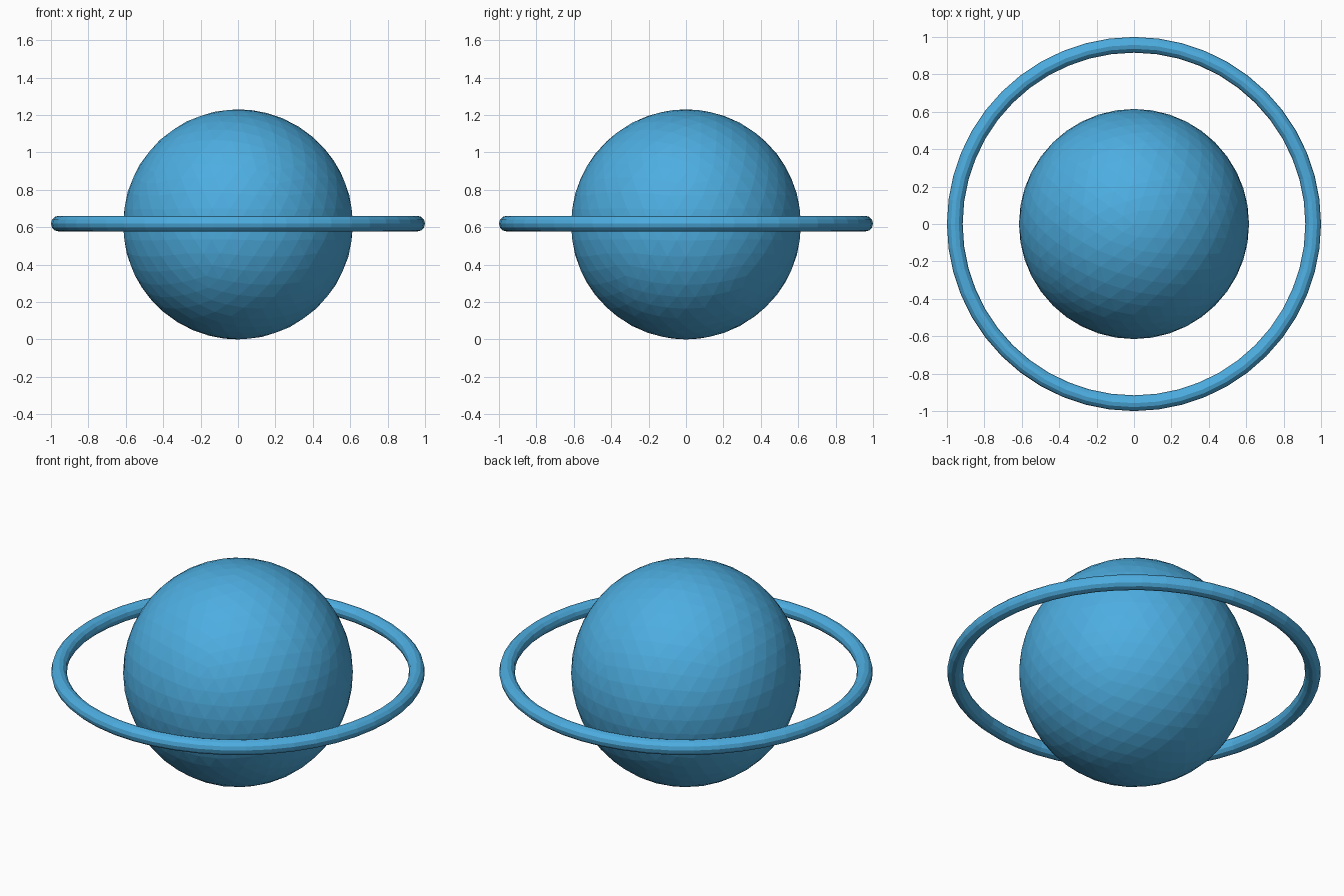
import bpy

if "Cube" in bpy.data.objects:
    bpy.data.objects.remove(bpy.data.objects["Cube"])

RADIUS = 0.615      # planet radius
TUBE = 0.042        # ring thickness radius

blue = bpy.data.materials.new("sky blue")
blue.diffuse_color = (0.074, 0.42, 0.75, 1.0)
blue.use_nodes = True
blue.node_tree.nodes["Principled BSDF"].inputs["Base Color"].default_value = blue.diffuse_color


def finish(name):
    """Name the new part, colour it and keep its facets flat."""
    part = bpy.context.object
    part.name = name
    part.data.materials.append(blue)
    bpy.ops.object.shade_flat()


# Faceted planet ball resting on the ground
bpy.ops.mesh.primitive_ico_sphere_add(
    subdivisions=4, radius=RADIUS, location=(0, 0, RADIUS))
finish("planet_ball")

# Thin ring around the equator
bpy.ops.mesh.primitive_torus_add(
    major_radius=1 - TUBE, minor_radius=TUBE,
    major_segments=48, minor_segments=12, location=(0, 0, RADIUS + 0.004))
finish("planet_ring")
